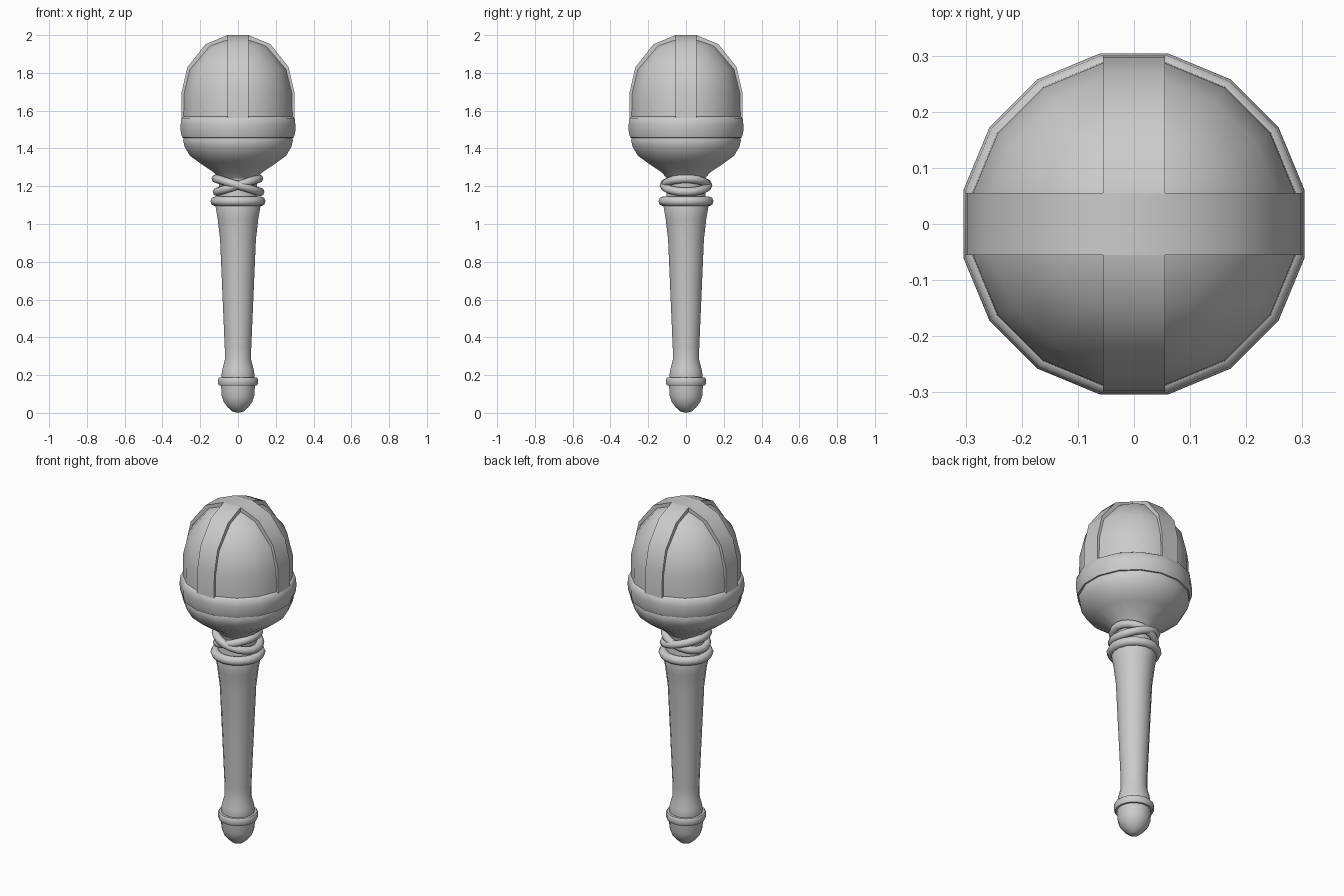
import bpy, bmesh, math
from mathutils import Matrix, Vector

if "Cube" in bpy.data.objects:
    bpy.data.objects.remove(bpy.data.objects["Cube"])

SIDES = 16
grey = bpy.data.materials.new("plain_grey")
grey.use_nodes = True
grey.diffuse_color = (0.6, 0.6, 0.6, 1)
grey.node_tree.nodes["Principled BSDF"].inputs["Base Color"].default_value = (0.6, 0.6, 0.6, 1)


def finish(name, bm, angle=40):
    bmesh.ops.remove_doubles(bm, verts=bm.verts, dist=0.0005)
    bmesh.ops.recalc_face_normals(bm, faces=bm.faces)
    mesh = bpy.data.meshes.new(name)
    bm.to_mesh(mesh)
    bm.free()
    ob = bpy.data.objects.new(name, mesh)
    bpy.context.collection.objects.link(ob)
    mesh.materials.append(grey)
    bpy.ops.object.select_all(action='DESELECT')
    ob.select_set(True)
    bpy.context.view_layer.objects.active = ob
    bpy.ops.object.shade_smooth_by_angle(angle=math.radians(angle))
    return ob


def lathe(name, profile, closed=False, angle=40):
    """Turn (radius, height) points round z, with flats facing the axes."""
    bm = bmesh.new()
    fix = math.cos(math.pi / SIDES)
    rings = []
    for i in range(SIDES):
        a = (i + 0.5) * math.tau / SIDES
        rings.append([bm.verts.new((r / fix * math.cos(a), r / fix * math.sin(a), z))
                      for r, z in profile])
    count = len(profile)
    for i in range(SIDES):
        a, b = rings[i], rings[(i + 1) % SIDES]
        for j in range(count if closed else count - 1):
            k = (j + 1) % count
            bm.faces.new((a[j], b[j], b[k], a[k]))
    return finish(name, bm, angle)


def rope(name, radius, thick, height, tilt=0.0, steps=20, sides=8):
    """Ring of cord whose height leans across x."""
    bm = bmesh.new()
    loops = []
    for i in range(steps):
        a = i * math.tau / steps
        out = Vector((math.cos(a), math.sin(a), 0))
        centre = out * radius + Vector((0, 0, height + tilt * math.cos(a)))
        loops.append([bm.verts.new(centre + out * thick * math.cos(b) + Vector((0, 0, thick * math.sin(b))))
                      for b in (j * math.tau / sides for j in range(sides))])
    for i in range(steps):
        a, b = loops[i], loops[(i + 1) % steps]
        for j in range(sides):
            k = (j + 1) % sides
            bm.faces.new((a[j], b[j], b[k], a[k]))
    return finish(name, bm, 60)


# Handle, with its flared foot, collar and rounded end cap
lathe("handle", [(0.085, 0.17), (0.088, 0.2), (0.083, 0.23), (0.07, 0.28), (0.07, 0.34),
                 (0.082, 0.62), (0.095, 0.92), (0.108, 1.03), (0.12, 1.1), (0.11, 1.13)])
lathe("handle_collar", [(0.08, 0.145), (0.1, 0.145), (0.105, 0.155), (0.105, 0.18),
                        (0.1, 0.187), (0.08, 0.187)], closed=True)
lathe("end_cap", [(0, 0), (0.03, 0.008), (0.055, 0.03), (0.076, 0.058), (0.086, 0.09),
                  (0.09, 0.15)])

# Neck and cord wrappings
lathe("neck", [(0.11, 1.1), (0.1, 1.18), (0.1, 1.25), (0.12, 1.28)])
rope("lower_cord", 0.12, 0.026, 1.12)
rope("cross_cord_a", 0.117, 0.023, 1.205, -0.035)
rope("cross_cord_b", 0.111, 0.023, 1.205, 0.035)

# Bowl under the head and the thick band round it
lathe("head_bowl", [(0.1, 1.24), (0.13, 1.275), (0.205, 1.325), (0.255, 1.362),
                    (0.283, 1.41), (0.291, 1.445), (0.28, 1.475)])
lathe("head_band", [(0.27, 1.455), (0.295, 1.457), (0.303, 1.485), (0.304, 1.525),
                    (0.3, 1.56), (0.285, 1.57), (0.27, 1.565)], closed=True, angle=60)

# Dome with two raised straps crossing over its top
dome = [(0.3, 1.54), (0.298, 1.7), (0.268, 1.83), (0.172, 1.952), (0.055, 2.0)]
lathe("dome", [(r - 0.012, z - 0.012 * (z > 1.6)) for r, z in dome] + [(0, 1.988)])

arc = dome + [(-r, z) for r, z in reversed(dome)]
for name, turn in (("strap_across", 0), ("strap_front_back", 90)):
    bm = bmesh.new()
    rows = [[bm.verts.new((x * s, y, z - d)) for y, s, d in
             ((-0.055, 0.92, 0.03), (-0.055, 1, 0), (0.055, 1, 0), (0.055, 0.92, 0.03))]
            for x, z in arc]
    for a, b in zip(rows, rows[1:]):
        for j in range(3):
            bm.faces.new((a[j], a[j + 1], b[j + 1], b[j]))
    bm.transform(Matrix.Rotation(math.radians(turn), 4, 'Z'))
    finish(name, bm, 35)
